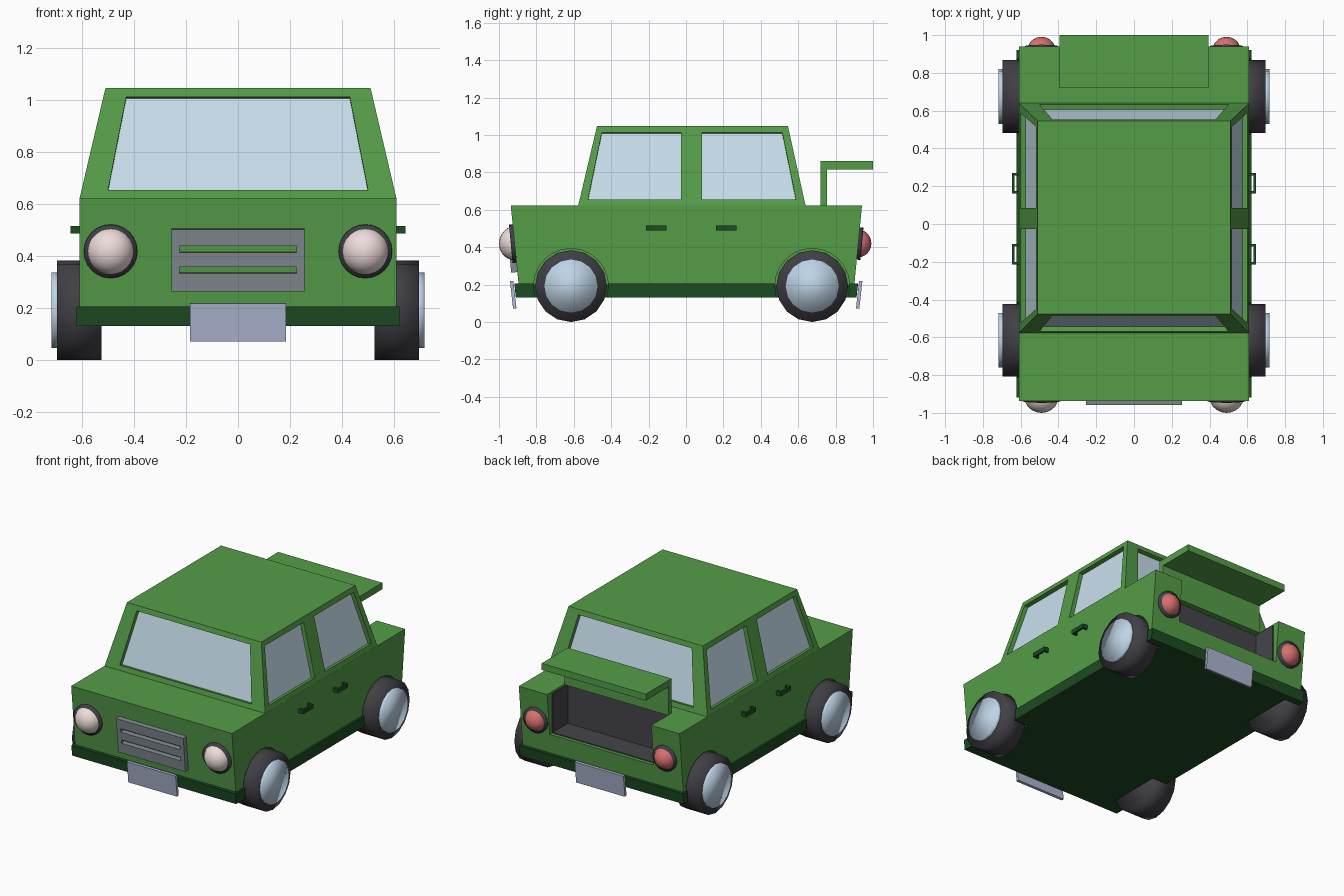
import bpy, bmesh, math
from mathutils import Vector, Matrix

if "Cube" in bpy.data.objects:
    bpy.data.objects.remove(bpy.data.objects["Cube"])


def mat(name, r, g, b):
    m = bpy.data.materials.new(name)
    m.diffuse_color = (r, g, b, 1)
    m.use_nodes = True
    m.node_tree.nodes["Principled BSDF"].inputs["Base Color"].default_value = m.diffuse_color
    return m


GREEN = mat("green_paint", 0.09, 0.34, 0.065)
DARK = mat("dark_green", 0.012, 0.07, 0.016)
RUBBER = mat("rubber", 0.05, 0.05, 0.06)
CHROME = mat("hub_metal", 0.52, 0.66, 0.8)
GLASS = mat("glass", 0.58, 0.74, 0.84)
LAMP = mat("lamp", 0.85, 0.72, 0.71)
RED = mat("red_lamp", 0.68, 0.16, 0.16)
PLATE = mat("plate", 0.42, 0.47, 0.65)
GREY = mat("grille_grey", 0.22, 0.25, 0.28)
LINING = mat("lining", 0.06, 0.06, 0.07)


def finish(name, bm, material, smooth=False):
    bmesh.ops.recalc_face_normals(bm, faces=bm.faces)
    me = bpy.data.meshes.new(name)
    bm.to_mesh(me)
    bm.free()
    for p in me.polygons:
        p.use_smooth = smooth
    if material:
        me.materials.append(material)
    ob = bpy.data.objects.new(name, me)
    bpy.context.collection.objects.link(ob)
    return ob


def loft(name, lower, upper, material):
    """Solid between two matching polygons."""
    bm = bmesh.new()
    a = [bm.verts.new(p) for p in lower]
    b = [bm.verts.new(p) for p in upper]
    bm.faces.new(a)
    bm.faces.new(b)
    for i in range(len(a)):
        j = (i + 1) % len(a)
        bm.faces.new((a[i], a[j], b[j], b[i]))
    return finish(name, bm, material)


def rect(x, y0, y1, z):
    return [(-x, y0, z), (x, y0, z), (x, y1, z), (-x, y1, z)]


def box(name, center, size, material, tilt=0):
    bm = bmesh.new()
    m = Matrix.Translation(center) @ Matrix.Rotation(tilt, 4, 'X') @ Matrix.Diagonal((*size, 1))
    bmesh.ops.create_cube(bm, size=1, matrix=m)
    return finish(name, bm, material)


def disc(name, center, r, depth, axis, material, n=16, tilt=0, smooth=True):
    bm = bmesh.new()
    turn = Matrix.Rotation(math.pi / 2, 4, 'Y' if axis == 'x' else 'X')
    m = Matrix.Translation(center) @ Matrix.Rotation(tilt, 4, 'X') @ turn
    bmesh.ops.create_cone(bm, cap_ends=True, segments=n, radius1=r, radius2=r, depth=depth, matrix=m)
    return finish(name, bm, material, smooth)


def cut(target, cutters, remove=True):
    for c in cutters:
        mod = target.modifiers.new("cut", 'BOOLEAN')
        mod.operation, mod.solver, mod.object = 'DIFFERENCE', 'EXACT', c
        bpy.context.view_layer.objects.active = target
        bpy.ops.object.modifier_apply(modifier=mod.name)
        if remove:
            bpy.data.objects.remove(c)


# lower body and dark sill
body = loft("lower_body", rect(0.61, -0.895, 0.90, 0.20), rect(0.61, -0.937, 0.941, 0.623), GREEN)
sill = loft("sill", rect(0.622, -0.91, 0.912, 0.132), rect(0.622, -0.918, 0.92, 0.206), DARK)

# wheel arches
WHEELS = [(s, y) for s in (-1, 1) for y in (-0.615, 0.675)]
for part in (body, sill):
    cut(part, [disc("arch_cutter", (s * 0.66, y, 0.193), 0.2, 0.3, 'x', None, 24, smooth=False)
               for s, y in WHEELS])

# wheels
for s, y in WHEELS:
    disc("tyre", (s * 0.611, y, 0.192), 0.192, 0.17, 'x', RUBBER)
    disc("hub_cap", (s * 0.70, y, 0.192), 0.145, 0.035, 'x', CHROME)

# boot opening, lining and raised lid
cut(body, [box("boot_cutter", (0, 0.91, 0.57), (0.79, 0.38, 0.46), None)])
box("boot_floor", (0, 0.805, 0.34), (0.79, 0.17, 0.012), LINING)
box("boot_back", (0, 0.722, 0.475), (0.79, 0.012, 0.27), LINING)
for s in (-1, 1):
    box("boot_side", (s * 0.393, 0.805, 0.475), (0.012, 0.17, 0.27), LINING)
prof = [(0.72, 0.62), (0.755, 0.62), (0.755, 0.815), (1.0, 0.815), (1.0, 0.86), (0.72, 0.86)]
loft("boot_lid", [(-0.395, y, z) for y, z in prof], [(0.395, y, z) for y, z in prof], GREEN)

# cabin
Z0, Z1 = 0.62, 1.047
cabin = loft("cabin", rect(0.61, -0.577, 0.64, Z0), rect(0.51, -0.476, 0.545, Z1), GREEN)


def on_wall(lo, hi, z):
    return lo + (hi - lo) * (z - Z0) / (Z1 - Z0)


# windows: recesses cut into the cabin, each with a glass pane
cutters = []
zb, zt = 0.655, 1.013
quads = []
for lo, hi in ((-0.577, -0.476), (0.64, 0.545)):
    quads.append([(x, on_wall(lo, hi, z), z) for x, z in ((-0.5, zb), (0.5, zb), (0.43, zt), (-0.43, zt))])
for s in (-1, 1):
    for a, b, c, d in ((-0.524, -0.027, -0.027, -0.45), (0.085, 0.588, 0.515, 0.085)):
        quads.append([(s * on_wall(0.61, 0.51, z), y, z) for y, z in ((a, zb), (b, zb), (c, zt), (d, zt))])
for q in quads:
    q = [Vector(p) for p in q]
    n = (q[1] - q[0]).cross(q[3] - q[0]).normalized()
    mid = sum(q, Vector()) / 4
    if n.dot(Vector((mid.x, mid.y, 0))) < 0:
        n = -n
    if abs(n.x) > 0.5 and n.x * mid.x < 0:
        n = -n
    slab = lambda name, d0, d1, m: loft(name, [p + n * d0 for p in q], [p + n * d1 for p in q], m)
    cutters.append(slab("window_cutter", -0.032, 0.03, None))
    slab("window_glass", -0.04, -0.028, GLASS)
cut(cabin, cutters)

# lamps
for s in (-1, 1):
    for name, y, r, k, m in (("headlight", -0.917, 0.09, -1, LAMP), ("tail_light", 0.921, 0.074, 1, RED)):
        disc(name + "_rim", (s * 0.49, y, 0.42), r + 0.013, 0.04, 'y', RUBBER, 24, -k * 0.095)
        bm = bmesh.new()
        bmesh.ops.create_uvsphere(bm, u_segments=20, v_segments=12, radius=r,
                                  matrix=Matrix.Translation((s * 0.49, y, 0.42))
                                  @ Matrix.Diagonal((1, (0.083 if k < 0 else 0.07) / r, 1, 1)))
        finish(name, bm, m, True)

# grille with two slots
grille = box("grille", (0, -0.929, 0.385), (0.51, 0.034, 0.24), GREY, 0.095)
cut(grille, [box("slot_cutter", (0, -0.93, z), (0.45, 0.2, 0.025), None, 0.095) for z in (0.428, 0.348)])

# number plates
box("front_plate", (0, -0.924, 0.146), (0.37, 0.018, 0.148), PLATE, 0.11)
box("rear_plate", (0, 0.926, 0.146), (0.37, 0.018, 0.148), PLATE, -0.11)

# door handles: small brackets
for s in (-1, 1):
    for y in (-0.16, 0.216):
        u = [(0.6, -0.055), (0.645, -0.055), (0.645, 0.055), (0.6, 0.055),
             (0.6, 0.04), (0.632, 0.04), (0.632, -0.04), (0.6, -0.04)]
        loft("door_handle", [(s * a, y + b, 0.488) for a, b in u],
             [(s * a, y + b, 0.517) for a, b in u], DARK)
